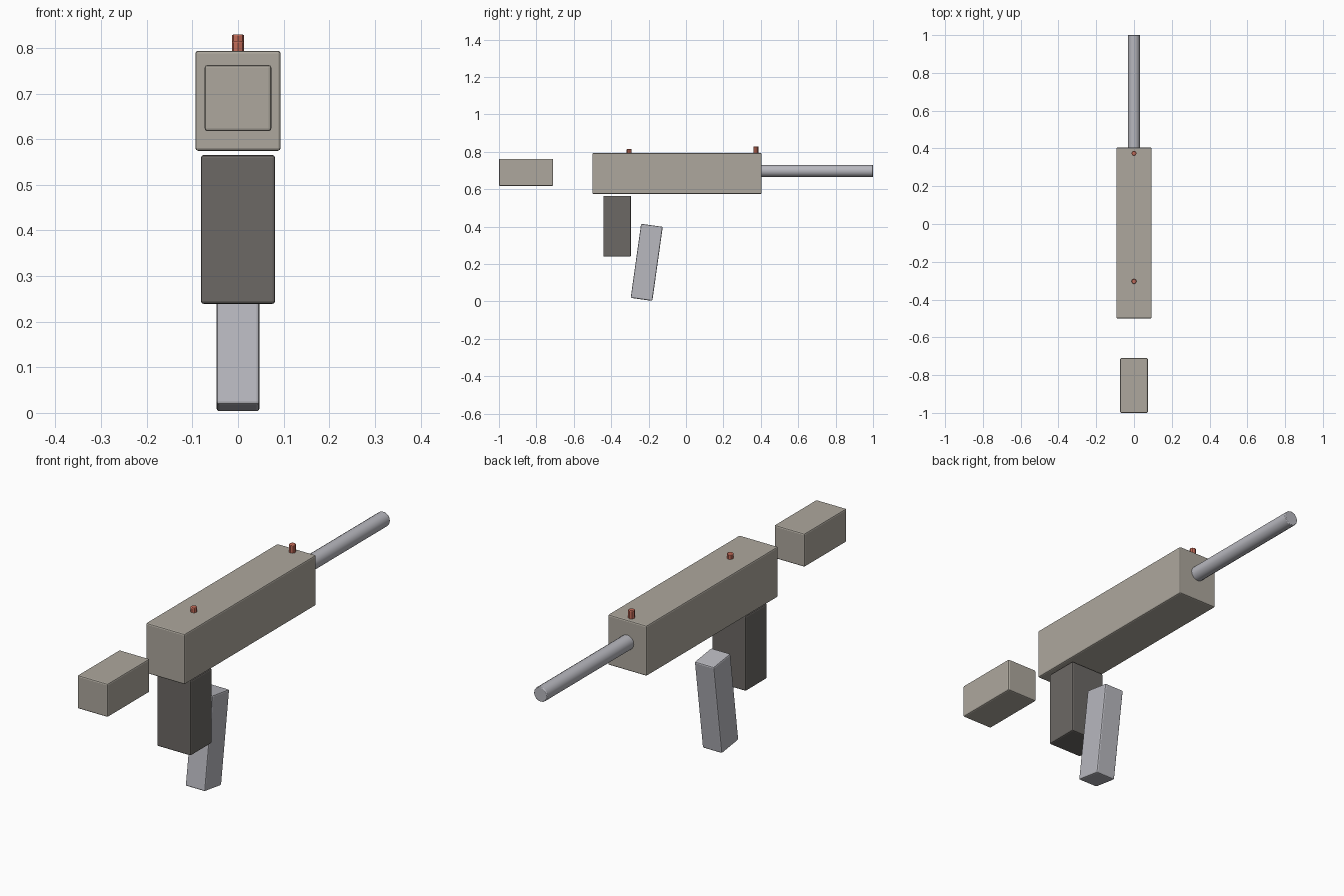
import bpy
from math import radians

if "Cube" in bpy.data.objects:
    bpy.data.objects.remove(bpy.data.objects["Cube"])


def material(name, rgb):
    m = bpy.data.materials.new(name)
    m.diffuse_color = (*rgb, 1)
    m.use_nodes = True
    m.node_tree.nodes["Principled BSDF"].inputs["Base Color"].default_value = m.diffuse_color
    return m


TAN = material("warm_grey", (0.42, 0.39, 0.34))
DARK = material("dark_grey", (0.15, 0.14, 0.13))
STEEL = material("steel", (0.48, 0.48, 0.52))
RED = material("red", (0.55, 0.15, 0.10))


def finish(obj, name, mat, bevel):
    obj.name = name
    obj.data.materials.append(mat)
    bpy.ops.object.transform_apply(location=False, rotation=False, scale=True)
    mod = obj.modifiers.new("soft_edges", 'BEVEL')
    mod.width = bevel
    mod.segments = 2
    mod.limit_method = 'ANGLE'
    mod.angle_limit = radians(50)
    return obj


def box(name, center, size, mat, tilt=0, bevel=0.006):
    bpy.ops.mesh.primitive_cube_add(size=1, location=center,
                                    rotation=(radians(tilt), 0, 0))
    obj = bpy.context.object
    obj.scale = size
    return finish(obj, name, mat, bevel)


def rod(name, center, radius, length, mat, sides, tilt=0, bevel=0.003):
    bpy.ops.mesh.primitive_cylinder_add(vertices=sides, radius=radius,
                                        depth=length, location=center,
                                        rotation=(radians(tilt), 0, 0))
    bpy.ops.object.shade_smooth_by_angle(angle=radians(30))
    return finish(bpy.context.object, name, mat, bevel)


# Main body and detached stock
box("body", (0, -0.048, 0.684), (0.187, 0.905, 0.219), TAN)
box("stock", (0, -0.855, 0.69), (0.146, 0.29, 0.145), TAN)

# Grip and slanted magazine
box("grip", (0, -0.368, 0.402), (0.163, 0.148, 0.326), DARK)
box("magazine", (0, -0.21, 0.209), (0.094, 0.117, 0.40), STEEL, tilt=-8)

# Barrel
rod("barrel", (0, 0.7, 0.698), 0.032, 0.60, STEEL, 16, tilt=90)

# Sights
rod("rear_sight", (0, -0.304, 0.799), 0.0135, 0.032, RED, 8)
rod("front_sight", (0, 0.374, 0.806), 0.0135, 0.046, RED, 8)
